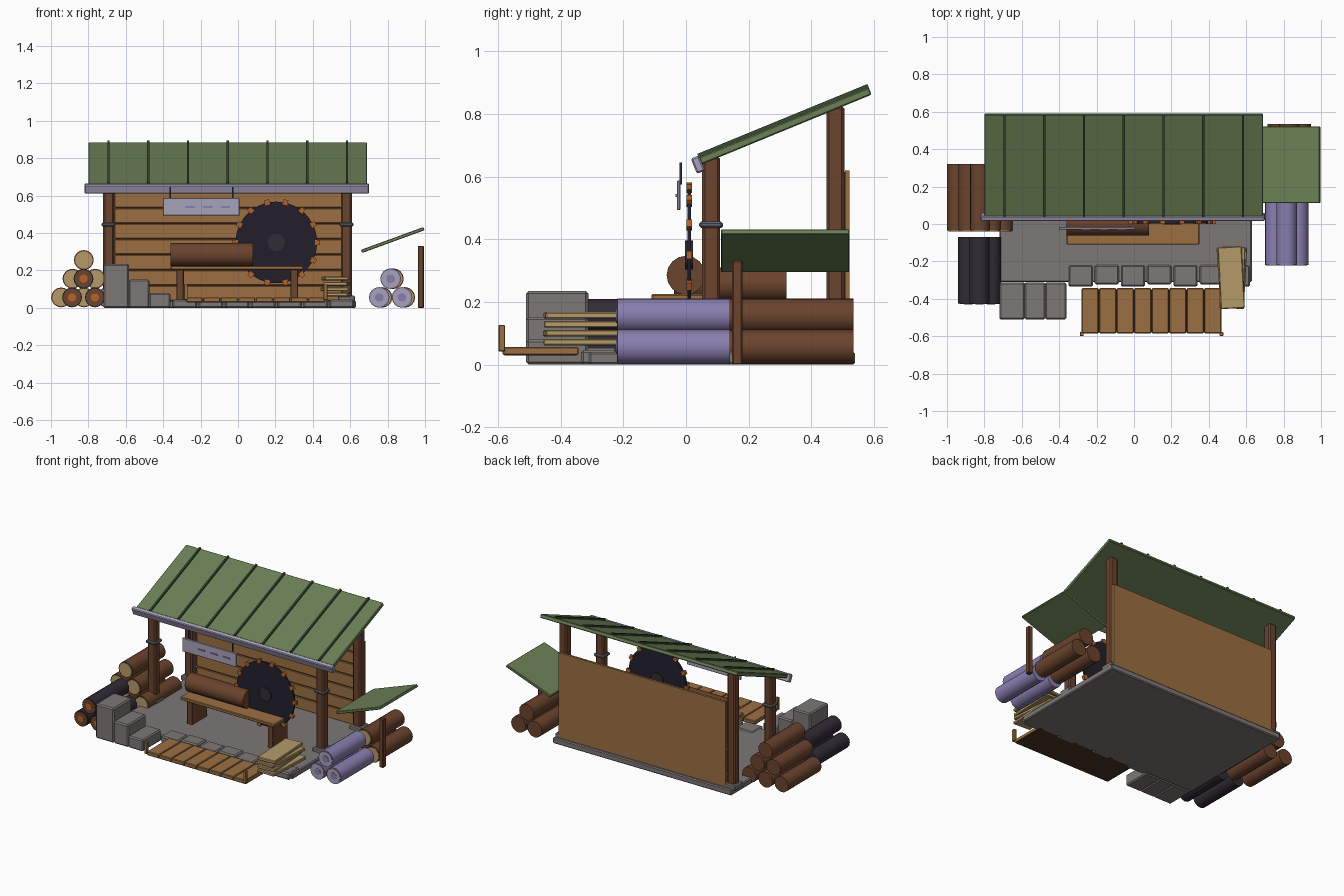
import bpy, bmesh
from math import pi, sin, cos, atan2, hypot, radians
from mathutils import Matrix

if "Cube" in bpy.data.objects:
    bpy.data.objects.remove(bpy.data.objects["Cube"])

MATS = {}
def mat(name, hexa):
    m = bpy.data.materials.new(name)
    rgb = [int(hexa[i:i + 2], 16) / 255 for i in (0, 2, 4)]
    m.diffuse_color = [((c + 0.055) / 1.055) ** 2.4 if c > 0.04 else c / 12.9 for c in rgb] + [1]
    m.use_nodes = True
    m.node_tree.nodes["Principled BSDF"].inputs["Base Color"].default_value = m.diffuse_color
    MATS[name] = m

for n, h in dict(bark="6B432D", plank="9C6F42", groove="4A3220", cream="B59A69", green="6B8055",
                 rib="3A4A32", stone="7D7876", dark="322B35", steel="231F2B", orange="B5622A",
                 purple="8A7FB0", lavender="A9A3BC", iron="62646F").items():
    mat(n, h)

def finish(name, bm, m, smooth=False):
    me = bpy.data.meshes.new(name)
    bm.to_mesh(me)
    bm.free()
    ob = bpy.data.objects.new(name, me)
    bpy.context.collection.objects.link(ob)
    me.materials.append(MATS[m])
    if smooth:
        bpy.ops.object.select_all(action='DESELECT')
        ob.select_set(True)
        bpy.context.view_layer.objects.active = ob
        bpy.ops.object.shade_smooth_by_angle(angle=radians(40))
    return ob

def box(name, x, y, z, m, bevel=0.0, rot=(0, 0, 0)):
    """Box from (min, max) ranges, rotated about its own centre."""
    r = (x, y, z)
    bm = bmesh.new()
    bmesh.ops.create_cube(bm, size=1, matrix=Matrix.Diagonal([b - a for a, b in r] + [1]))
    if bevel:
        bmesh.ops.bevel(bm, geom=bm.edges[:], offset=bevel, segments=1, affect='EDGES')
    ob = finish(name, bm, m)
    ob.location = [(a + b) / 2 for a, b in r]
    ob.rotation_euler = rot
    return ob

def cyl(name, c, r, length, axis, m, seg=16):
    bm = bmesh.new()
    bmesh.ops.create_cone(bm, cap_ends=True, segments=seg, radius1=r, radius2=r, depth=length)
    ob = finish(name, bm, m, True)
    ob.location = c
    ob.rotation_euler = {'x': (0, pi / 2, 0), 'y': (pi / 2, 0, 0), 'z': (0, 0, 0)}[axis]
    return ob

def log_y(name, x, z, y0, y1, r, bark, end, core):
    """Log lying along y with a cut face and heart at its front end."""
    cyl(name, (x, (y0 + y1) / 2 + 0.002, z), r, y1 - y0 - 0.004, 'y', bark)
    cyl(name + "_cut_face", (x, y0 + 0.004, z), r * 0.88, 0.006, 'y', end)
    if core:
        cyl(name + "_heart", (x, y0 + 0.003, z), r * 0.42, 0.008, 'y', core)

def pile(name, x, rows, *args):
    for k in range(rows):
        for i in range(rows - k):
            log_y(f"{name}_{k}_{i}", x + (i + k / 2) * 0.122, 0.056 + k * 0.1, *args)

# stone floor with a row of edging stones
box("floor_slab", (-0.72, 0.63), (-0.31, 0.54), (0, 0.04), "stone", 0.006)
for i in range(7):
    x = -0.35 + i * 0.14
    box(f"edging_stone_{i}", (x, x + 0.13), (-0.335 + 0.012 * (i % 2), -0.22), (0, 0.046 + 0.006 * (i % 2)),
        "stone", 0.008)

# stone steps at the front left
for i, (a, b, h) in enumerate([(-0.72, -0.583, 0.235), (-0.585, -0.474, 0.152), (-0.476, -0.362, 0.08)]):
    box(f"stone_step_{i}", (a, b), (-0.51, -0.312), (0, h), "stone", 0.008)

# posts with footings and iron bands
for sx, x in (("left", -0.692), ("right", 0.58)):
    for sy, y, top in (("front", 0.08, 0.665), ("back", 0.477, 0.825)):
        box(f"{sx}_{sy}_post", (x - 0.029, x + 0.029), (y - 0.029, y + 0.029), (0.03, top), "bark", 0.009)
        box(f"{sx}_{sy}_footing", (x - 0.045, x + 0.045), (y - 0.045, y + 0.045), (0.03, 0.065), "stone", 0.006)
    box(f"{sx}_post_band", (x - 0.038, x + 0.038), (0.042, 0.118), (0.436, 0.456), "iron", 0.006)

# back wall: solid panel with plank boards on the inner side
box("back_wall", (-0.665, 0.6), (0.507, 0.522), (0.04, 0.62), "plank")
box("wall_grooves", (-0.66, 0.595), (0.503, 0.51), (0.045, 0.615), "groove")
for i in range(7):
    z = 0.04 + i * 0.083
    box(f"wall_board_{i}", (-0.66, 0.595), (0.495, 0.506), (z, z + 0.077), "plank", 0.002)

# sloped roof with standing ribs and a gutter
y0, z0, y1, z1 = 0.045, 0.65, 0.588, 0.873
tilt, run = atan2(z1 - z0, y1 - y0), hypot(y1 - y0, z1 - z0)
cy, cz = (y0 + y1) / 2, (z0 + z1) / 2
box("roof", (-0.80, 0.69), (cy - run / 2, cy + run / 2), (cz - 0.0125, cz + 0.0125), "green", 0.004, (tilt, 0, 0))
ry, rz = cy - sin(tilt) * 0.016, cz + cos(tilt) * 0.016
for i in range(7):
    x = -0.692 + i * 0.2125
    box(f"roof_rib_{i}", (x - 0.006, x + 0.006), (ry - run / 2, ry + run / 2), (rz - 0.008, rz + 0.008),
        "rib", 0, (tilt, 0, 0))
box("gutter", (-0.82, 0.70), (0.024, 0.052), (0.612, 0.664), "lavender", 0.005, (tilt, 0, 0))

# saw bench with a log on it
box("bench_top", (-0.36, 0.35), (-0.11, 0.11), (0.203, 0.225), "plank", 0.004)
for s, x in (("left", -0.31), ("right", 0.30)):
    box(f"bench_{s}_leg", (x - 0.02, x + 0.02), (-0.08, 0.08), (0.035, 0.205), "bark", 0.003)
cyl("bench_log", (-0.14, 0, 0.285), 0.062, 0.44, 'x', "bark")

# circular saw blade with square teeth
bx, by, bz = 0.205, 0.01, 0.35
cyl("saw_blade", (bx, by, bz), 0.218, 0.012, 'y', "steel", 40)
cyl("saw_hub", (bx, by, bz), 0.046, 0.026, 'y', "dark", 20)
for i in range(14):
    a = (i + 0.5) * 2 * pi / 14 + pi / 2
    x, z = bx + cos(a) * 0.22, bz + sin(a) * 0.22
    box(f"saw_tooth_{i}", (x - 0.014, x + 0.014), (by - 0.009, by + 0.009), (z - 0.013, z + 0.013),
        "orange", 0, (0, -a, 0))

# hanging sign with plain dashes
box("sign_board", (-0.402, 0.008), (-0.029, -0.017), (0.493, 0.587), "lavender", 0.003)
for i in range(3):
    x = -0.28 + i * 0.094
    box(f"sign_dash_{i}", (x, x + 0.05), (-0.034, -0.028), (0.534, 0.544), "purple")
for s, x in (("left", -0.362), ("right", -0.028)):
    box(f"sign_{s}_hanger", (x - 0.003, x + 0.003), (-0.02, -0.013), (0.575, 0.645), "dark")

# plank boardwalk with two short corner stakes
box("boardwalk_base", (-0.275, 0.465), (-0.58, -0.35), (0.028, 0.036), "groove")
for i in range(8):
    x = -0.28 + i * 0.0938
    box(f"boardwalk_plank_{i}", (x, x + 0.09), (-0.585, -0.343), (0.03, 0.056), "plank", 0.004)
for s, x in (("left", -0.279), ("right", 0.468)):
    box(f"boardwalk_{s}_stake", (x - 0.01, x + 0.01), (-0.598, -0.578), (0.042, 0.126), "plank", 0.002)

# stack of sawn boards
for i in range(4):
    z, dx = 0.061 + i * 0.0285, (0.012, -0.004, 0.006, 0)[i]
    box(f"sawn_board_{i}", (0.456 + dx, 0.584 + dx), (-0.452, -0.122), (z, z + 0.021), "cream", 0.004,
        (0, 0, radians((-3, 4, -2, 3)[i])))

# log piles
pile("left_back_log", -0.946, 3, -0.04, 0.32, 0.053, "bark", "cream", None)
pile("left_dark_log", -0.887, 2, -0.43, -0.07, 0.053, "dark", "bark", "orange")
pile("right_pale_log", 0.755, 2, -0.222, 0.14, 0.055, "purple", "lavender", "purple")
pile("right_back_log", 0.77, 2, 0.175, 0.535, 0.055, "bark", "cream", None)

# small lean-to roof and its post on the right
box("lean_to_roof", (0.65, 1.005), (0.112, 0.522), (0.354, 0.372), "green", 0.003, (0, -atan2(0.122, 0.335), 0))
box("lean_to_post", (0.962, 0.994), (0.147, 0.18), (0, 0.332), "bark", 0.004)
